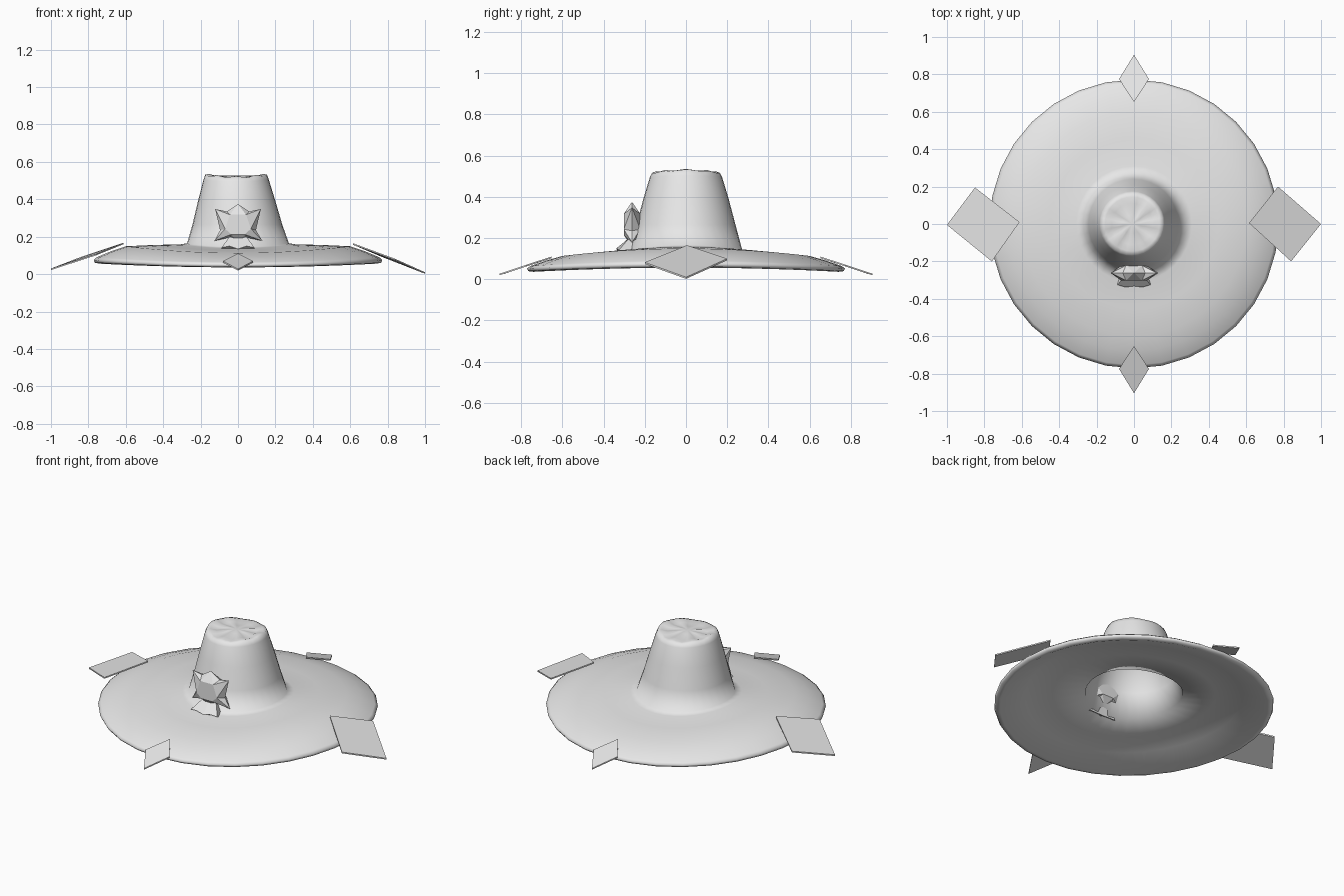
import bpy, bmesh, math
from mathutils import Vector

cube = bpy.data.objects.get("Cube")
if cube:
    bpy.data.objects.remove(cube)

# One plain grey for everything
grey = bpy.data.materials.new("plain_grey")
grey.use_nodes = True
GREY = (0.8, 0.8, 0.8, 1)
grey.diffuse_color = GREY
grey.node_tree.nodes["Principled BSDF"].inputs["Base Color"].default_value = GREY


def finish(name, bm, smooth_angle=None):
    bmesh.ops.recalc_face_normals(bm, faces=bm.faces)
    mesh = bpy.data.meshes.new(name)
    bm.to_mesh(mesh)
    bm.free()
    mesh.materials.append(grey)
    ob = bpy.data.objects.new(name, mesh)
    bpy.context.collection.objects.link(ob)
    bpy.ops.object.select_all(action='DESELECT')
    ob.select_set(True)
    bpy.context.view_layer.objects.active = ob
    if smooth_angle:
        bpy.ops.object.shade_smooth_by_angle(angle=math.radians(smooth_angle))
    return ob


def bridge(bm, a, b):
    n = len(a)
    for i in range(n):
        j = (i + 1) % n
        bm.faces.new((a[i], a[j], b[j], b[i]))


# Hat shell: rings of (radius, height, side lift, ripple), from the outer
# crown top, down over the brim, round the lip and up inside the crown
SEG = 32
RINGS = [
    (0.05, 0.525, 0.000, 0.002),
    (0.11, 0.519, 0.002, 0.005),
    (0.145, 0.526, 0.006, 0.004),
    (0.165, 0.522, 0.008, 0.002),
    (0.175, 0.500, 0.004, 0),
    (0.207, 0.390, 0, 0),
    (0.240, 0.265, 0, 0),
    (0.272, 0.155, 0.010, 0),
    (0.310, 0.148, 0.011, 0),
    (0.450, 0.141, 0.015, 0),
    (0.600, 0.131, 0.018, 0),
    (0.680, 0.106, 0.016, 0),
    (0.755, 0.077, 0.013, 0),
    (0.772, 0.064, 0.012, 0),
    (0.765, 0.050, 0.011, 0),
    (0.740, 0.046, 0.010, 0),
    (0.600, 0.104, 0.018, 0),
    (0.450, 0.118, 0.015, 0),
    (0.270, 0.130, 0.010, 0),
    (0.228, 0.265, 0, 0),
    (0.163, 0.495, 0, 0),
    (0.100, 0.508, 0, 0),
]
bm = bmesh.new()
loops = []
for r, z, lift, ripple in RINGS:
    dx = -0.010 * min(1, max(0, (z - 0.15) / 0.35))    # crown leans slightly
    loop = []
    for i in range(SEG):
        a = 2 * math.pi * i / SEG
        h = z + lift * math.cos(2 * a) + ripple * math.cos(8 * a)
        loop.append(bm.verts.new((r * math.cos(a) + dx, r * math.sin(a), h)))
    loops.append(loop)
for a, b in zip(loops, loops[1:]):
    bridge(bm, a, b)
for loop, z in ((loops[0], 0.528), (loops[-1], 0.510)):
    tip = bm.verts.new((-0.01, 0, z))
    for i in range(SEG):
        bm.faces.new((loop[i], loop[(i + 1) % SEG], tip))
finish("hat_crown_and_brim", bm, 100)


# Diamond plates around the brim edge
def plate(name, corners, thick=0.008):
    bm = bmesh.new()
    top = [bm.verts.new(c) for c in corners]
    low = [bm.verts.new(Vector(c) - Vector((0, 0, thick))) for c in corners]
    bm.faces.new(top)
    bm.faces.new(low)
    bridge(bm, top, low)
    finish(name, bm, 30)


plate("left_diamond", [(0.615, 0.005, 0.165), (0.77, 0.2, 0.100),
                       (1.0, 0, 0.010), (0.84, -0.2, 0.082)])
plate("right_diamond", [(-0.612, 0.01, 0.168), (-0.85, 0.195, 0.088),
                        (-1.0, -0.005, 0.030), (-0.76, -0.2, 0.108)])
for name, s in (("front_diamond", -1), ("back_diamond", 1)):
    plate(name, [(0, s * 0.652, 0.110), (0.08, s * 0.775, 0.070),
                 (0, s * 0.905, 0.027), (-0.08, s * 0.775, 0.070)])

# Faceted star badge on the crown front
STAR = [(0, 0.375), (0.06, 0.335), (0.122, 0.348), (0.096, 0.235),
        (0.13, 0.178), (0.05, 0.195), (0, 0.165), (-0.05, 0.195),
        (-0.125, 0.178), (-0.096, 0.235), (-0.122, 0.348), (-0.06, 0.335)]
bm = bmesh.new()
CY, CZ = -0.262, 0.265
mid = [bm.verts.new((x, CY, z)) for x, z in STAR]
for side in (-1, 1):
    ring = []
    for i, (x, z) in enumerate(STAR):
        if i % 2:      # inner corners carry the raised facets
            ring.append(bm.verts.new((x * 0.72, CY + side * 0.040,
                                      CZ + (z - CZ) * 0.75)))
    bm.faces.new(ring)
    n = len(ring)
    for k in range(n):
        a, b = ring[k], ring[(k + 1) % n]
        p, q, r = (mid[(2 * k + 1 + d) % len(mid)] for d in (0, 1, 2))
        bm.faces.new((a, p, q))
        bm.faces.new((a, q, b))
        bm.faces.new((b, q, r))
finish("badge_star", bm)

# Two ribbon tails below the badge, one mirrored
for name, s in (("left_ribbon_tail", 1), ("right_ribbon_tail", -1)):
    bm = bmesh.new()
    upper = [bm.verts.new((s * x, y, z)) for x, y, z in
             ((0, -0.275, 0.21), (0.045, -0.275, 0.20),
              (0.088, -0.325, 0.142), (0.045, -0.338, 0.150), (0, -0.332, 0.135))]
    lower = [bm.verts.new((s * x, y, z)) for x, y, z in
             ((0, -0.255, 0.19), (0.045, -0.255, 0.18),
              (0.085, -0.265, 0.108), (0.045, -0.270, 0.112), (0, -0.265, 0.106))]
    bm.faces.new(upper)
    bm.faces.new(lower)
    bridge(bm, upper, lower)
    finish(name, bm)
